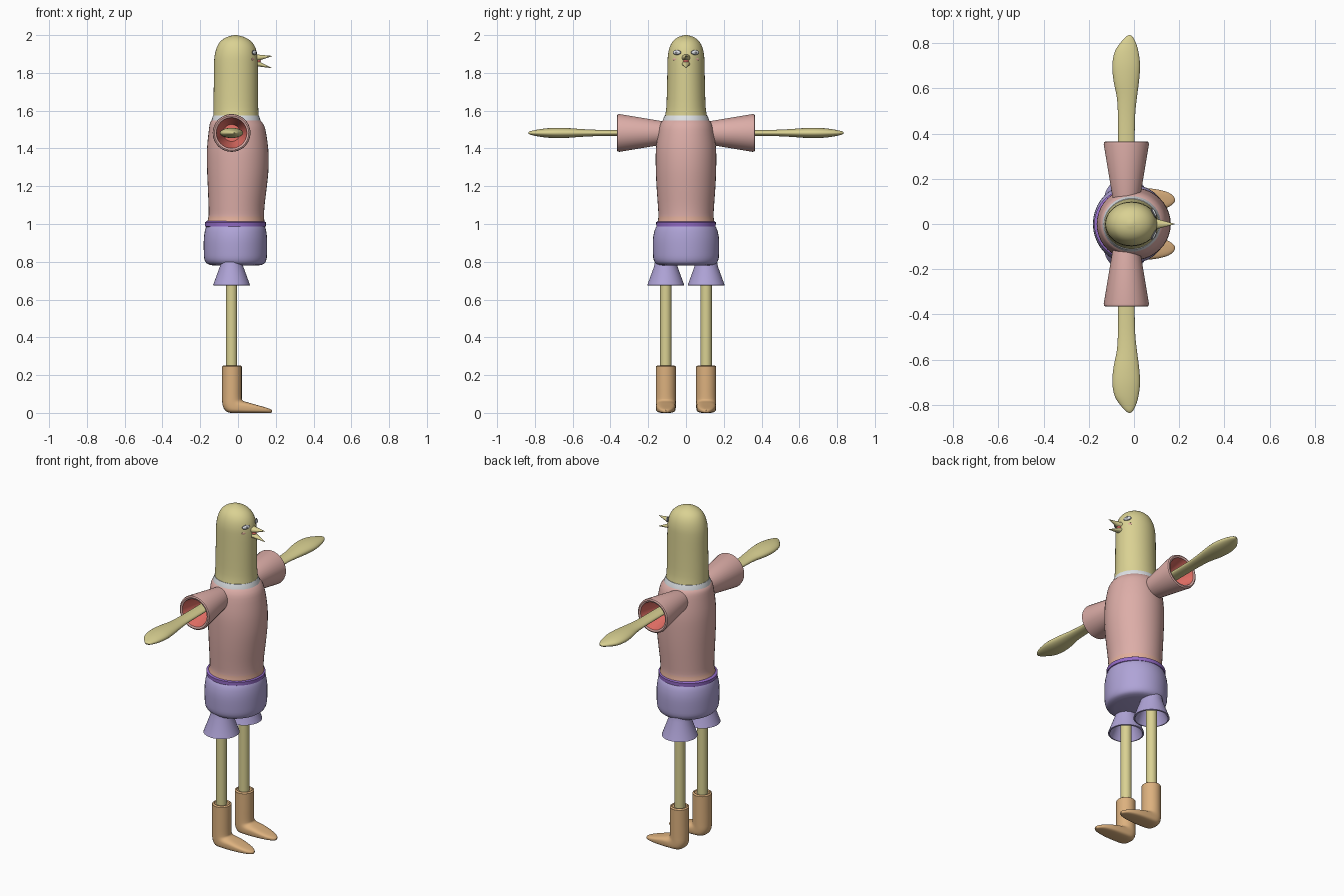
import bpy, bmesh, math
from mathutils import Vector


def material(name, r, g, b):
    m = bpy.data.materials.new(name)
    m.diffuse_color = (r, g, b, 1)
    return m


YELLOW = material("soft yellow", 0.70, 0.64, 0.29)
PINK = material("dusty pink", 0.72, 0.42, 0.39)
HEM = material("peach", 0.76, 0.43, 0.33)
PURPLE = material("lavender", 0.43, 0.37, 0.68)
BELT = material("violet", 0.30, 0.15, 0.58)
BOOT = material("tan", 0.72, 0.44, 0.21)
RED = material("coral red", 0.83, 0.17, 0.14)
WHITE = material("pale white", 0.78, 0.81, 0.84)
GREY = material("eye grey", 0.22, 0.22, 0.24)


def catmull(a, b, c, d, t):
    return [0.5 * (2 * q + (r - p) * t + (2 * p - 5 * q + 4 * r - s) * t * t
                   + (3 * q - p - 3 * r + s) * t ** 3) for p, q, r, s in zip(a, b, c, d)]


def loft(name, rings, mat, steps=1, place=lambda a, b, w: (a, w, b),
         mat2=None, split=(999, 999), n=40):
    """Skin ellipses: ring = (a0, b0, a1, b1, half width, squareness power)."""
    rings = [tuple(r) + (1.0,) * (6 - len(r)) for r in rings]
    dense = []
    for i in range(len(rings) - 1):
        p = [rings[max(0, min(len(rings) - 1, i + k))] for k in (-1, 0, 1, 2)]
        dense += [catmull(*p, k / steps) if k else rings[i] for k in range(steps)]
    dense.append(rings[-1])
    bm = bmesh.new()
    loops = []
    for a0, b0, a1, b1, w, power in dense:
        loop = []
        for k in range(n):
            t = math.tau * k / n
            c, s = (math.copysign(abs(f) ** power, f) for f in (math.cos(t), math.sin(t)))
            a = (a0 + a1) / 2 + c * (a1 - a0) / 2
            b = (b0 + b1) / 2 + c * (b1 - b0) / 2
            loop.append(bm.verts.new(place(a, b, s * w)))
        loops.append(loop)
    for j, (lo, hi) in enumerate(zip(loops, loops[1:])):
        for k in range(n):
            f = bm.faces.new((lo[k], lo[(k + 1) % n], hi[(k + 1) % n], hi[k]))
            f.material_index = int(split[0] * steps <= j < split[1] * steps)
    bm.faces.new(loops[0])
    cap = bm.faces.new(loops[-1])
    cap.material_index = int(len(rings) - 1 < split[1] and split[0] < len(rings))
    bmesh.ops.recalc_face_normals(bm, faces=bm.faces)
    me = bpy.data.meshes.new(name)
    bm.to_mesh(me)
    bm.free()
    me.materials.append(mat)
    me.materials.append(mat2 or mat)
    ob = bpy.data.objects.new(name, me)
    bpy.context.collection.objects.link(ob)
    return ob


def body(rows):
    return [(x0, z, x1, z, w) for z, x0, x1, w in rows]


def blob(name, loc, scale, turn, mat):
    bpy.ops.mesh.primitive_uv_sphere_add(segments=24, ring_count=12, radius=1,
                                         location=loc, rotation=(0, 0, turn))
    ob = bpy.context.object
    ob.name = name
    ob.scale = scale
    ob.data.materials.append(mat)


# Head and neck
loft("head", body([(1.50, -.132, .112, .120), (1.56, -.131, .110, .113), (1.62, -.130, .107, .104),
                   (1.75, -.128, .106, .100), (1.85, -.127, .105, .098), (1.90, -.122, .101, .095),
                   (1.94, -.110, .089, .085), (1.97, -.090, .066, .067), (1.99, -.058, .032, .040),
                   (2.00, -.022, -.006, .007)]), YELLOW, 3)

# Collar
loft("collar", body([(1.53, -.142, .122, .126), (1.553, -.139, .118, .122),
                     (1.575, -.132, .110, .113)]), WHITE)

# Shirt body with hem
loft("shirt", body([(1.550, -.138, .116, .121), (1.535, -.148, .130, .133), (1.50, -.154, .145, .145),
                    (1.40, -.164, .160, .159), (1.30, -.164, .162, .160), (1.20, -.160, .153, .156),
                    (1.10, -.156, .141, .149), (1.04, -.156, .138, .146), (1.00, -.168, .142, .153)]),
     PINK, 3, mat2=HEM, split=(7, 8))

# Belt
loft("belt", body([(.983, -.165, .138, .148), (.988, -.175, .147, .157), (1.009, -.176, .148, .158),
                   (1.015, -.165, .138, .148)]), BELT)

# Shorts
loft("shorts", body([(.995, -.164, .139, .150), (.97, -.174, .148, .165), (.92, -.181, .154, .175),
                     (.85, -.181, .154, .175), (.81, -.177, .150, .171), (.788, -.160, .136, .155),
                     (.779, -.125, .10, .120)]), PURPLE, 3)

for s, side in ((-1, "right"), (1, "left")):
    def upright(a, b, w, s=s):
        return (a, s * .107 + w, b)

    def sideways(a, b, w, s=s):
        return (a, s * b, 1.482 + w)

    # Flared trouser leg, hollow from below
    cuff = [(.80, .058), (.775, .062), (.676, .098), (.674, .090), (.765, .050)]
    loft(side + "_trouser_leg", [(-.034 - r, z, -.034 + r, z, r) for z, r in cuff],
         PURPLE, place=upright)

    # Thin leg
    loft(side + "_leg", [(-.064, z, -.004, z, .030) for z in (.20, .80)], YELLOW, place=upright)

    # Pointed boot
    loft(side + "_boot", [(-.066, .235, .002, .235, .034), (-.076, .252, .012, .252, .044),
                          (-.084, .246, .020, .246, .052)], BOOT, place=upright)
    loft(side + "_boot_foot", [
        (-.084, .246, .020, .246, .053), (-.084, .15, .020, .15, .053), (-.084, .08, .020, .085, .053),
        (-.080, .035, .022, .068, .053, .9), (-.056, .004, .036, .060, .053, .7),
        (.000, 0, .062, .053, .052, .6), (.080, 0, .100, .042, .048, .6),
        (.140, 0, .146, .029, .036, .7), (.170, 0, .172, .020, .020, .8),
        (.180, .003, .181, .014, .006)], BOOT, 3, upright)

    # Flared sleeve with red lining
    tube = [(.10, .058), (.352, .100), (.362, .098), (.366, .091), (.362, .081), (.21, .045)]
    loft(side + "_sleeve", [(-.034 - r, y, -.034 + r, y, r) for y, r in tube],
         PINK, place=sideways, mat2=RED, split=(4, 9))

    # Arm widening to a leaf shaped hand
    arm = [(.20, -.070, .003, .016), (.37, -.070, .003, .016), (.48, -.071, .005, .017),
           (.56, -.076, .013, .021), (.63, -.090, .022, .026), (.70, -.096, .027, .027),
           (.76, -.086, .020, .022), (.80, -.061, .009, .015), (.825, -.039, -.004, .009),
           (.835, -.025, -.015, .003)]
    loft(side + "_arm", [(x0, y, x1, y, w) for y, x0, x1, w in arm], YELLOW, 3, sideways)

    # Eye, pupil and cheek on the rounded face
    for part, y, z, size, lift, mat in (
            ("_eye_rim", .048, 1.908, (.006, .024, .013), .000, GREY),
            ("_eye", .048, 1.908, (.008, .021, .0105), .002, WHITE),
            ("_pupil", .047, 1.908, (.004, .008, .006), .0075, GREY),
            ("_cheek", .056, 1.872, (.003, .017, .007), .000, HEM)):
        t = math.asin(y / .097)
        n = Vector((math.cos(t), math.sin(t) * s, 0))
        spot = Vector((-.012 + .113 * math.cos(t), s * y, z)) + n * lift
        blob(side + part, spot, size, s * t * .9, mat)

# Open beak: two spikes with a red mouth between
loft("upper_beak", [(.085, 1.858, .085, 1.900, .026), (.115, 1.866, .115, 1.896, .019),
                    (.179, 1.888, .179, 1.890, .001)], YELLOW, n=20)
loft("lower_beak", [(.085, 1.832, .085, 1.866, .024), (.115, 1.833, .115, 1.858, .018),
                    (.179, 1.825, .179, 1.827, .001)], YELLOW, n=20)
blob("mouth", (.105, 0, 1.862), (.016, .015, .010), 0, RED)

# Smooth shading with crisp edges
bpy.ops.object.select_all(action='SELECT')
bpy.context.view_layer.objects.active = bpy.data.objects["head"]
bpy.ops.object.shade_smooth_by_angle(angle=math.radians(40))
